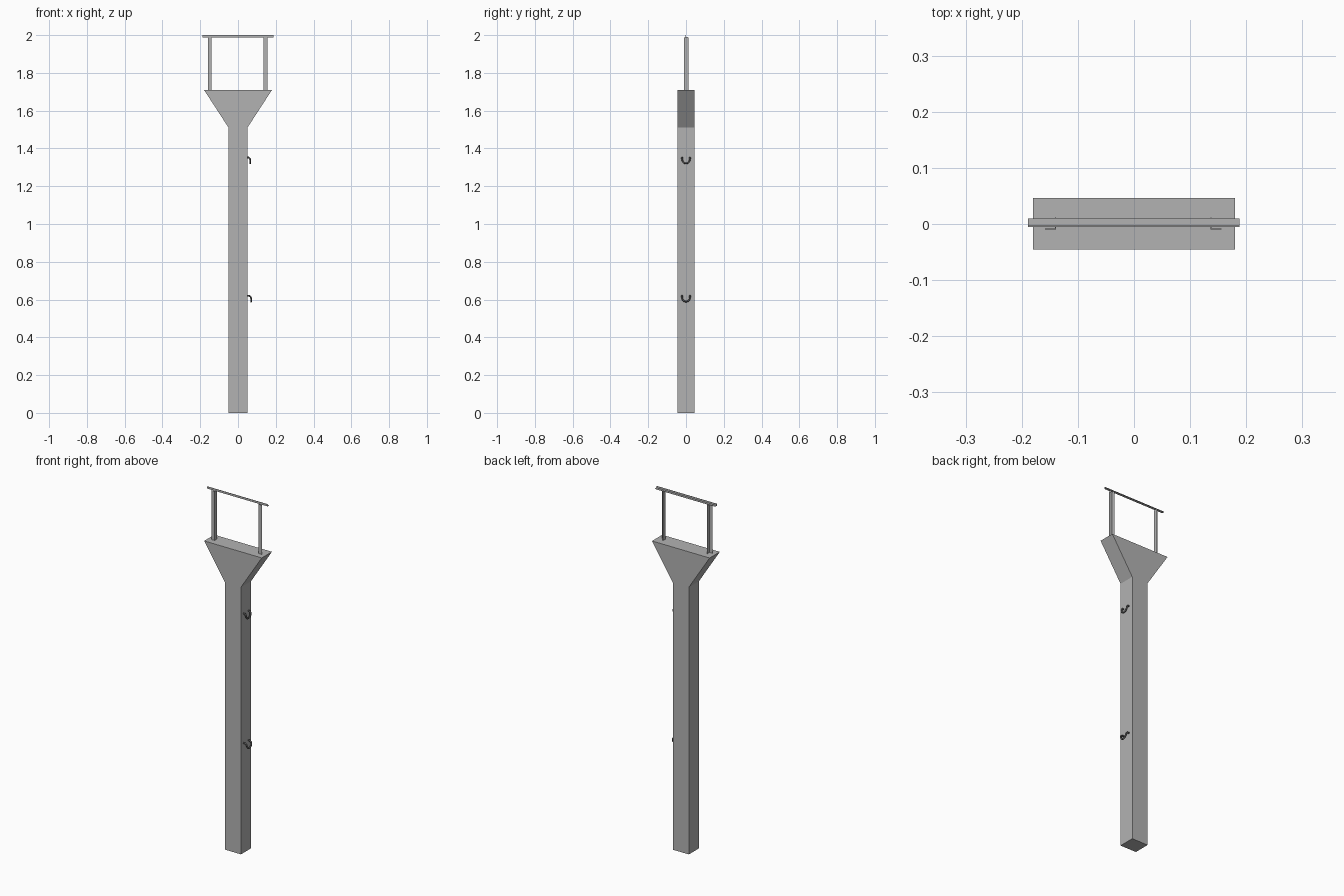
import bpy
import bmesh
from mathutils import Vector

cube = bpy.data.objects.get("Cube")
if cube:
    bpy.data.objects.remove(cube, do_unlink=True)


def make_material(name, value):
    mat = bpy.data.materials.new(name)
    mat.use_nodes = True
    colour = (value, value, value, 1)
    mat.diffuse_color = colour
    mat.node_tree.nodes["Principled BSDF"].inputs["Base Color"].default_value = colour
    return mat


concrete = make_material("concrete grey", 0.45)
steel = make_material("steel grey", 0.45)
iron = make_material("dark iron", 0.12)


def extrude_profile(name, points, offset, mat):
    """Sweep a closed flat outline along the offset vector."""
    bm = bmesh.new()
    face = bm.faces.new([bm.verts.new(p) for p in points])
    swept = bmesh.ops.extrude_face_region(bm, geom=[face])["geom"]
    verts = [v for v in swept if isinstance(v, bmesh.types.BMVert)]
    bmesh.ops.translate(bm, verts=verts, vec=Vector(offset))
    bmesh.ops.recalc_face_normals(bm, faces=bm.faces)
    mesh = bpy.data.meshes.new(name)
    bm.to_mesh(mesh)
    bm.free()
    mesh.materials.append(mat)
    obj = bpy.data.objects.new(name, mesh)
    bpy.context.collection.objects.link(obj)
    return obj


def angle_outline(size_a, size_b, t):
    """L-shaped cross-section with its corner at the origin."""
    return [(0, 0), (size_a, 0), (size_a, t), (t, t), (t, size_b), (0, size_b)]


# Pillar with flared head
half = [(0.05, 0), (0.05, 1.51), (0.18, 1.71)]
outline = half + [(-x, z) for x, z in reversed(half)]
extrude_profile("pillar", [(x, -0.045, z) for x, z in outline], (0, 0.091, 0), concrete)

# Angle-iron posts, corners facing inward
for name, corner, side in (("right_post", -0.139, -1), ("left_post", 0.136, 1)):
    section = [(corner + side * a, -0.01 + b, 1.71)
               for a, b in angle_outline(0.02, 0.022, 0.002)]
    extrude_profile(name, section, (0, 0, 0.278), steel)

# Angle-iron top rail with upright flange
section = [(-0.189, -0.005 + a, 1.988 + b)
           for a, b in angle_outline(0.015, 0.012, 0.002)]
extrude_profile("top_rail", section, (0.377, 0, 0), steel)


# Drop-shaped step irons on the left face
def step_iron(name, z, reach):
    side = [(0.045, 0.021, 0), (0.05 + reach * 0.5, 0.021, 0),
            (0.05 + reach * 0.9, 0.021, -0.007), (0.05 + reach, 0.018, -0.02)]
    path = side + [(0.05 + reach, 0.009, -0.029), (0.05 + reach, 0, -0.031),
                   (0.05 + reach, -0.009, -0.029)]
    path += [(x, -y, h) for x, y, h in reversed(side)]
    curve = bpy.data.curves.new(name, "CURVE")
    curve.dimensions = "3D"
    curve.bevel_depth = 0.0045
    curve.bevel_resolution = 2
    curve.use_fill_caps = True
    spline = curve.splines.new("POLY")
    spline.points.add(len(path) - 1)
    for point, (x, y, h) in zip(spline.points, path):
        point.co = (x, y, z + h, 1)
    curve.materials.append(iron)
    obj = bpy.data.objects.new(name, curve)
    bpy.context.collection.objects.link(obj)


step_iron("upper_step_iron", 1.352, 0.015)
step_iron("lower_step_iron", 0.62, 0.02)
